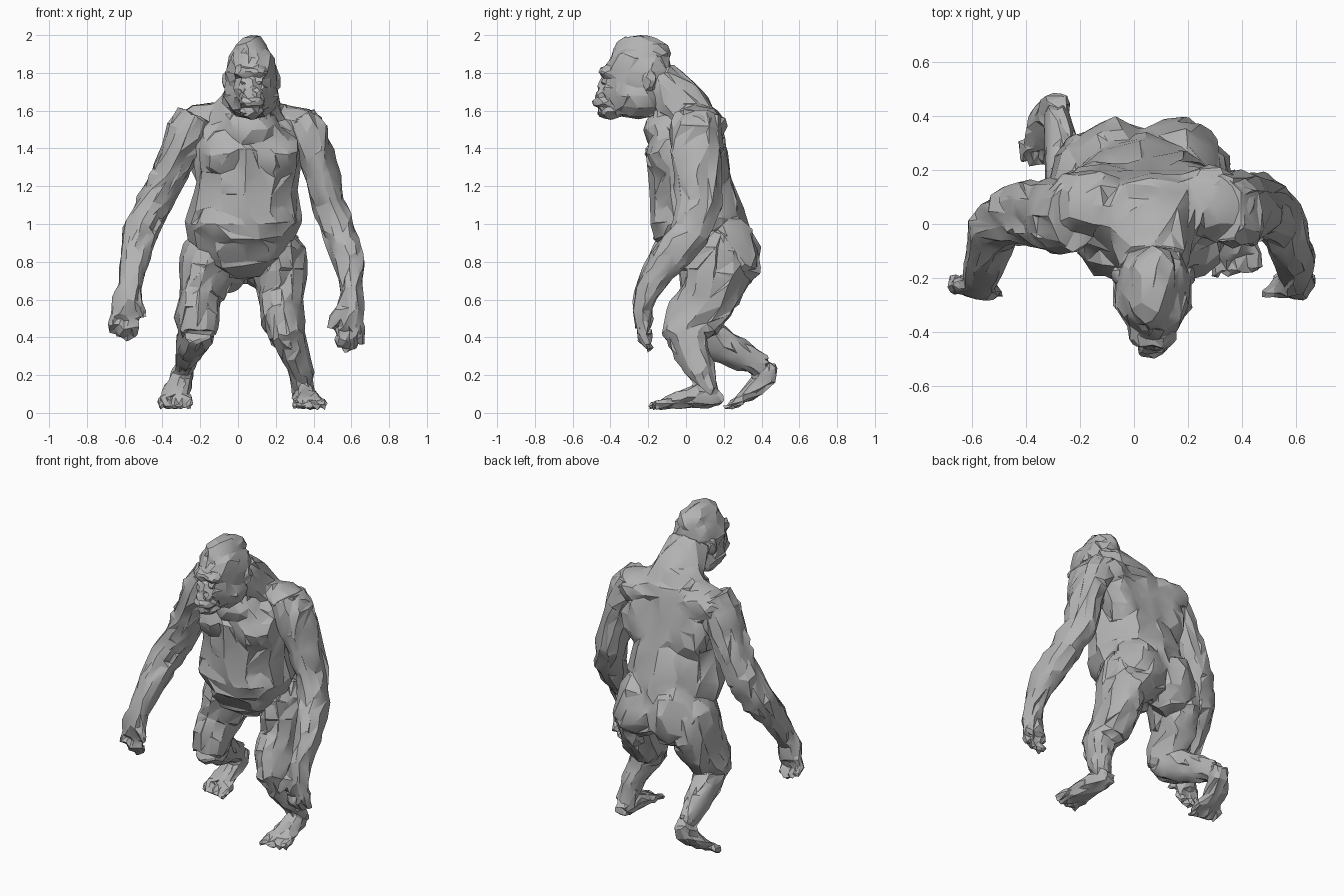
import bpy, bmesh, math, random
from mathutils import Vector, Matrix

random.seed(7)
cube = bpy.data.objects.get("Cube")
if cube:
    bpy.data.objects.remove(cube)

grey = bpy.data.materials.new("stone grey")
grey.use_nodes = True
grey.diffuse_color = (0.45, 0.45, 0.45, 1)
grey.node_tree.nodes["Principled BSDF"].inputs["Base Color"].default_value = (0.45, 0.45, 0.45, 1)


def lump():
    """Random radius factor for shaggy, uneven masses."""
    return random.uniform(0.93, 1.07)


def tube(bm, rings, sides=12):
    """Loft elliptical rings (x, y, z, half width, half depth) along a path."""
    pts = [Vector(r[:3]) for r in rings]
    loops = []
    for i, r in enumerate(rings):
        t = (pts[min(i + 1, len(pts) - 1)] - pts[max(i - 1, 0)]).normalized()
        side = (Vector((1, 0, 0)) - t * t.x).normalized()
        other = t.cross(side)
        loops.append([bm.verts.new(pts[i] + (side * r[3] * math.cos(a) + other * r[4] * math.sin(a)) * lump())
                      for a in (math.tau * k / sides for k in range(sides))])
    for lo, hi in zip(loops, loops[1:]):
        for k in range(sides):
            j = (k + 1) % sides
            bm.faces.new((lo[k], lo[j], hi[j], hi[k]))
    bm.faces.new(loops[0][::-1])
    bm.faces.new(loops[-1])


def blob(bm, centre, radii, tilt=0):
    """Uneven ellipsoid muscle mass, tilted about x."""
    m = Matrix.Translation(centre) @ Matrix.Rotation(math.radians(tilt), 4, 'X') @ Matrix.Diagonal((*radii, 1))
    for v in bmesh.ops.create_icosphere(bm, subdivisions=2, radius=1)["verts"]:
        v.co = m @ (v.co * lump())


def part(name, tubes, blobs=(), voxel=0.012, faces=800, rough=0.010):
    """Fuse the masses of one part, then reduce them to a rough faceted surface."""
    bm = bmesh.new()
    for t in tubes:
        tube(bm, t)
    for b in blobs:
        blob(bm, *b)
    bmesh.ops.recalc_face_normals(bm, faces=bm.faces[:])
    mesh = bpy.data.meshes.new(name)
    bm.to_mesh(mesh)
    bm.free()
    ob = bpy.data.objects.new(name, mesh)
    bpy.context.collection.objects.link(ob)
    remesh = ob.modifiers.new("fuse", 'REMESH')
    remesh.mode = 'VOXEL'
    remesh.voxel_size = voxel
    deps = bpy.context.evaluated_depsgraph_get()
    count = sum(len(p.vertices) - 2 for p in ob.evaluated_get(deps).data.polygons)
    dec = ob.modifiers.new("facet", 'DECIMATE')
    dec.ratio = min(1, faces / max(count, 1))
    deps = bpy.context.evaluated_depsgraph_get()
    done = bpy.data.meshes.new_from_object(ob.evaluated_get(deps))
    ob.modifiers.clear()
    ob.data = done
    bm = bmesh.new()
    bm.from_mesh(done)
    bm.normal_update()
    moves = [(v, v.normal * random.uniform(-rough, rough)) for v in bm.verts]
    for v, d in moves:
        v.co += d
        v.co.z = max(v.co.z, 0.0)
    bmesh.ops.triangulate(bm, faces=bm.faces[:])
    bm.to_mesh(done)
    bm.free()
    done.name = name
    done.materials.clear()
    done.materials.append(grey)
    bpy.ops.object.select_all(action='DESELECT')
    ob.select_set(True)
    bpy.context.view_layer.objects.active = ob
    bpy.ops.object.shade_smooth_by_angle(angle=math.radians(24))


def fingers(x, y, z, s):
    """Four curled fingers and a thumb; s points away from the body."""
    out = []
    for i, drop in enumerate((0.10, 0.12, 0.11, 0.08)):
        fx = x + s * (i - 1.4) * 0.038
        out.append([(fx, y, z + 0.02, .021, .025), (fx + s * .004, y - .012, z - drop * .5, .021, .024),
                    (fx + s * .002, y + .03, z - drop, .016, .019)])
    out.append([(x - s * .04, y - .02, z + .10, .027, .027), (x - s * .075, y - .035, z + .05, .024, .024),
                (x - s * .10, y - .035, z, .015, .015)])
    return out


def toes(x, y, z, s, drop):
    """Five toes pointing forward, the big toe on the inner side."""
    return [[(x + s * (i - 2) * .034, y + .02, z, .022 - i * .001, .024),
             (x + s * (i - 2) * .038, y - .04, z - drop * .6, .020 - i * .001, .020),
             (x + s * (i - 2) * .040, y - .085 + i * .008, z - drop, .013, .013)] for i in range(5)]


# Torso with neck, chest, belly, back and buttocks
part("torso", [
    [(.04, .14, .74, .12, .12), (.04, .12, .84, .24, .21), (.03, .09, .93, .285, .24), (.03, .07, 1.02, .30, .25),
     (.035, .03, 1.2, .275, .225), (.055, 0, 1.4, .28, .205), (.06, .03, 1.54, .25, .16), (.07, 0, 1.64, .17, .12)],
    [(.07, .06, 1.52, .19, .14), (.07, -.06, 1.67, .16, .13), (.07, -.16, 1.77, .13, .12)],
], [
    ((-.04, -.10, 1.37), (.15, .11, .14)), ((.17, -.10, 1.37), (.15, .11, .14)), ((.07, -.12, 1.50), (.15, .10, .12)),
    ((.04, -.04, 1.0), (.27, .15, .15)), ((.05, -.08, 1.2), (.19, .11, .1)),
    ((-.16, .07, 1.53), (.18, .14, .11)), ((.28, .07, 1.52), (.18, .14, .11)),
    ((-.085, .23, .84), (.17, .16, .22), 12), ((.16, .23, .84), (.17, .16, .22), 12),
    ((.04, .22, .93), (.18, .12, .16), 12),
    ((-.11, .13, 1.36), (.15, .10, .2), 12), ((.20, .13, 1.36), (.15, .10, .2), 12),
], voxel=.02, faces=1200, rough=.012)

# Head with crest, brow, cheeks, nose, lips, chin and ears
part("head", [], [
    ((.07, -.25, 1.81), (.145, .185, .16)), ((.07, -.24, 1.90), (.10, .16, .10)),
    ((.07, -.25, 1.68), (.15, .16, .13)), ((.07, -.36, 1.72), (.105, .09, .10)),
    ((.035, -.395, 1.80), (.06, .07, .035), -8), ((.105, -.395, 1.80), (.06, .07, .035), -8),
    ((.07, -.41, 1.73), (.045, .055, .06)), ((.047, -.45, 1.69), (.028, .03, .024)),
    ((.095, -.45, 1.69), (.028, .03, .024)), ((.07, -.42, 1.645), (.07, .08, .035)),
    ((.07, -.40, 1.595), (.065, .07, .04)), ((.025, -.43, 1.757), (.02, .02, .014)),
    ((.115, -.43, 1.757), (.02, .02, .014)),
    ((-.065, -.19, 1.76), (.02, .035, .05)), ((.205, -.19, 1.76), (.02, .035, .05)),
], voxel=.011, rough=.007)

# Arms with shoulders, forearms and hands
part("left_arm", [
    [(.32, .05, 1.57, .10, .13), (.365, .05, 1.48, .115, .145), (.40, .05, 1.38, .10, .14), (.445, .06, 1.25, .095, .125),
     (.485, .07, 1.10, .09, .12), (.54, .02, .95, .09, .105), (.59, -.12, .78, .085, .09), (.60, -.21, .64, .06, .065),
     (.59, -.23, .55, .075, .05), (.58, -.225, .45, .08, .042)],
    *fingers(.585, -.22, .45, 1)])
part("right_arm", [
    [(-.22, .03, 1.57, .10, .13), (-.265, .03, 1.48, .115, .14), (-.315, .03, 1.38, .10, .13), (-.375, .04, 1.25, .095, .12),
     (-.445, .04, 1.10, .095, .115), (-.515, -.01, .96, .095, .10), (-.55, -.12, .81, .08, .085),
     (-.575, -.21, .67, .06, .065), (-.585, -.23, .60, .075, .05), (-.595, -.225, .51, .08, .042)],
    *fingers(-.595, -.22, .51, -1)])

# Standing leg with flat foot
part("left_leg", [
    [(.18, .18, .92, .12, .15), (.205, .16, .84, .145, .19), (.225, .15, .73, .14, .185), (.23, .12, .6, .12, .155),
     (.235, .04, .5, .11, .15), (.265, -.005, .41, .10, .12), (.30, .03, .32, .08, .095), (.335, .09, .2, .063, .075),
     (.345, .12, .12, .055, .062), (.345, .12, .05, .05, .06)],
    [(.34, .19, .07, .04, .035), (.345, .13, .075, .055, .05), (.355, .04, .085, .065, .06), (.37, -.05, .065, .08, .045),
     (.38, -.11, .055, .085, .032)],
    *toes(.38, -.115, .055, 1, .025)], [((.22, .22, .66), (.10, .09, .13), -20)], faces=900)

# Raised leg, shin swept back and toes on the ground
part("right_leg", [
    [(-.10, .18, .92, .12, .15), (-.13, .16, .84, .16, .19), (-.175, .15, .73, .145, .185), (-.205, .11, .6, .12, .155),
     (-.215, .05, .5, .115, .14), (-.215, .01, .41, .09, .09)],
    [(-.215, -.02, .44, .08, .08), (-.225, .09, .405, .095, .10), (-.245, .18, .36, .085, .09), (-.27, .3, .30, .065, .075),
     (-.29, .41, .25, .052, .058)],
    [(-.285, .465, .255, .045, .035), (-.295, .43, .20, .06, .055), (-.315, .375, .14, .07, .05),
     (-.33, .325, .10, .078, .042), (-.335, .285, .07, .08, .035)],
    *toes(-.335, .285, .07, -1, .045)], [((-.18, .22, .66), (.10, .09, .13), -20)], faces=900)
